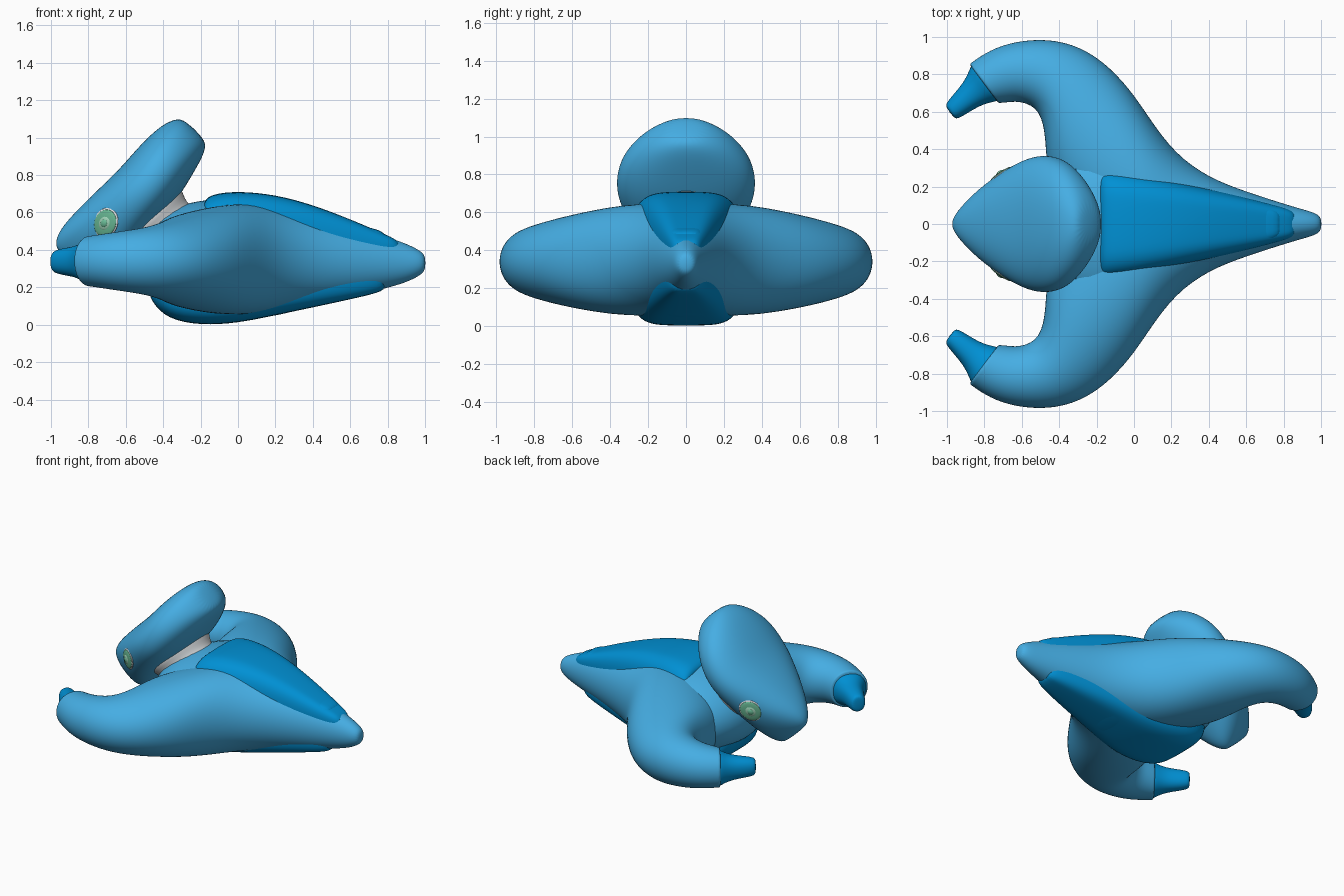
import bpy, bmesh, math
from mathutils import Vector as V

if "Cube" in bpy.data.objects:
    bpy.data.objects.remove(bpy.data.objects["Cube"])


def material(name, rgb):
    m = bpy.data.materials.new(name)
    m.diffuse_color = (*rgb, 1)
    m.use_nodes = True
    m.node_tree.nodes["Principled BSDF"].inputs["Base Color"].default_value = m.diffuse_color
    return m


LIGHT = material("light blue", (0.06, 0.42, 0.77))
DARK = material("deep blue", (0.0, 0.28, 0.66))
WHITE = material("pale grey", (0.75, 0.78, 0.8))
GREEN = material("eye green", (0.15, 0.52, 0.32))
PALE = material("pale green", (0.36, 0.68, 0.50))


def power(c, e):
    return math.copysign(abs(c) ** (2 / e), c)


def loft(name, rings, mat, sides=20, e=2.2, mirror=False, levels=2):
    """Skin superellipse rings, each given as centre, half axis u, half axis v."""
    bm = bmesh.new()
    loops = []
    for c, u, v in rings:
        loop = []
        for i in range(sides):
            a = 2 * math.pi * i / sides
            loop.append(bm.verts.new(c + u * power(math.cos(a), e) + v * power(math.sin(a), e)))
        loops.append(loop)
    for a, b in zip(loops, loops[1:]):
        for i in range(sides):
            j = (i + 1) % sides
            bm.faces.new((a[i], a[j], b[j], b[i]))
    bm.faces.new(loops[0])
    bm.faces.new(loops[-1])
    bmesh.ops.recalc_face_normals(bm, faces=bm.faces)
    me = bpy.data.meshes.new(name)
    bm.to_mesh(me)
    bm.free()
    me.materials.append(mat)
    for p in me.polygons:
        p.use_smooth = True
    ob = bpy.data.objects.new(name, me)
    bpy.context.collection.objects.link(ob)
    if mirror:
        m = ob.modifiers.new("mirror", 'MIRROR')
        m.use_axis = (False, True, False)
        m.use_mirror_merge = False
    s = ob.modifiers.new("smooth", 'SUBSURF')
    s.levels = s.render_levels = levels
    return ob


def ellipsoid(name, c, u, v, w, mat, mirror=False):
    rings = []
    for i in range(9):
        t = math.pi * (0.03 + 0.94 * i / 8)
        rings.append((c - w * math.cos(t), u * math.sin(t), v * math.sin(t)))
    return loft(name, rings, mat, 20, 2, mirror, 1)


# body side: tail tip to hand, as inner x, y, outer x, y, low z, high z
arm = [(1.003, -.035, 1.003, .035, .29, .37), (.97, -.06, .97, .06, .26, .40),
       (.9, -.08, .9, .08, .225, .435), (.8, -.11, .8, .11, .195, .47),
       (.6, -.17, .6, .175, .145, .535), (.4, -.22, .4, .25, .1, .59),
       (.18, -.25, .22, .38, .07, .63), (.0, -.24, .09, .56, .05, .655),
       (-.22, -.1, -.02, .73, .05, .64), (-.47, .2, -.17, .885, .09, .592),
       (-.47, .45, -.33, .97, .13, .55), (-.5, .61, -.5, .995, .16, .52),
       (-.6, .655, -.68, .97, .18, .5), (-.67, .65, -.8, .915, .195, .485),
       (-.72, .645, -.875, .86, .205, .475), (-.725, .645, -.885, .855, .205, .475)]
loft("body_and_arm", [(V(((a + c) / 2, (b + d) / 2, (l + h) / 2)),
                       V(((c - a) / 2, (d - b) / 2, 0)), V((0, 0, (h - l) / 2)))
                      for a, b, c, d, l, h in arm], LIGHT, e=2.05, mirror=True)

# chest between the arms
ellipsoid("chest", V((-.13, 0, .36)), V((.45, 0, 0)), V((0, .53, 0)), V((0, 0, .31)), LIGHT)

# claws
fwd, side = V((-.76, -.65, 0)), V((-.6, .8, 0))
loft("claw", [(V((-.8, .752, .337)) + fwd * t, side * w, V((0, 0, h))) for t, w, h in
              [(-.03, .122, .12), (.0, .12, .12), (.035, .1, .1), (.09, .076, .083),
               (.17, .063, .073), (.225, .053, .062), (.242, .04, .05)]], DARK, mirror=True)


# back and belly plates: x, half width, outer z
def plate(name, rows, mid):
    loft(name, [(V((x, 0, mid(x))), V((0, w, 0)), V((0, 0, abs(z - mid(x))))) for x, w, z in rows],
         DARK, 32, 4)


plate("back_plate", [(-.185, .27, .63), (-.18, .295, .665), (-.14, .3, .7), (0, .283, .716),
                     (.2, .24, .697), (.4, .19, .642), (.6, .142, .565), (.78, .095, .487),
                     (.85, .072, .455), (.87, .04, .42)], lambda x: .37)
plate("belly_plate", [(-.48, .1, .18), (-.46, .2, .12), (-.38, .265, .03), (-.2, .29, -.005),
                      (0, .28, .008), (.2, .24, .05), (.4, .195, .092), (.6, .145, .135),
                      (.76, .1, .172), (.8, .06, .2)], lambda x: .25 + .09 * max(min(x * 2, 1), 0))

# head frame: d runs up the tilted head, n out of its face
d, n, y = V((.7, 0, .72)).normalized(), V((-.72, 0, .7)).normalized(), V((0, 1, 0))
head = [(-.39, .03, .1), (-.37, .065, .14), (-.315, .125, .17), (-.225, .2, .18),
        (-.125, .26, .18), (-.03, .307, .178), (.075, .35, .174), (.175, .37, .173),
        (.275, .366, .17), (.375, .335, .16), (.475, .262, .144), (.55, .17, .118), (.588, .07, .08)]
loft("head", [(d * s + n * (.864 + .03 * max(0, min(1, (s - .2) * 4))), y * w, n * t)
              for s, w, t in head], LIGHT, 24, 2.25)

# neck
loft("neck", [(d * .08 + n * m, d * r, y * r) for m, r in
              [(.45, .21), (.53, .215), (.6, .205), (.65, .2), (.7, .22), (.78, .26)]], WHITE, 20, 2)

# eyes: rim, iris ring, inner ring and pupil
out = (y * .84 - d * .46 + n * .28).normalized()
along = (d - out * d.dot(out)).normalized()
across = out.cross(along)
centre = d * -.1 + n * .885 + y * .256
for name, r, lift, mat in [("eye_rim", .092, .005, WHITE), ("eye_iris", .082, .011, GREEN),
                           ("eye_ring", .045, .016, PALE), ("eye_pupil", .026, .021, GREEN)]:
    ellipsoid(name, centre + out * lift, along * r, across * r * .8, out * .012, mat, True)
